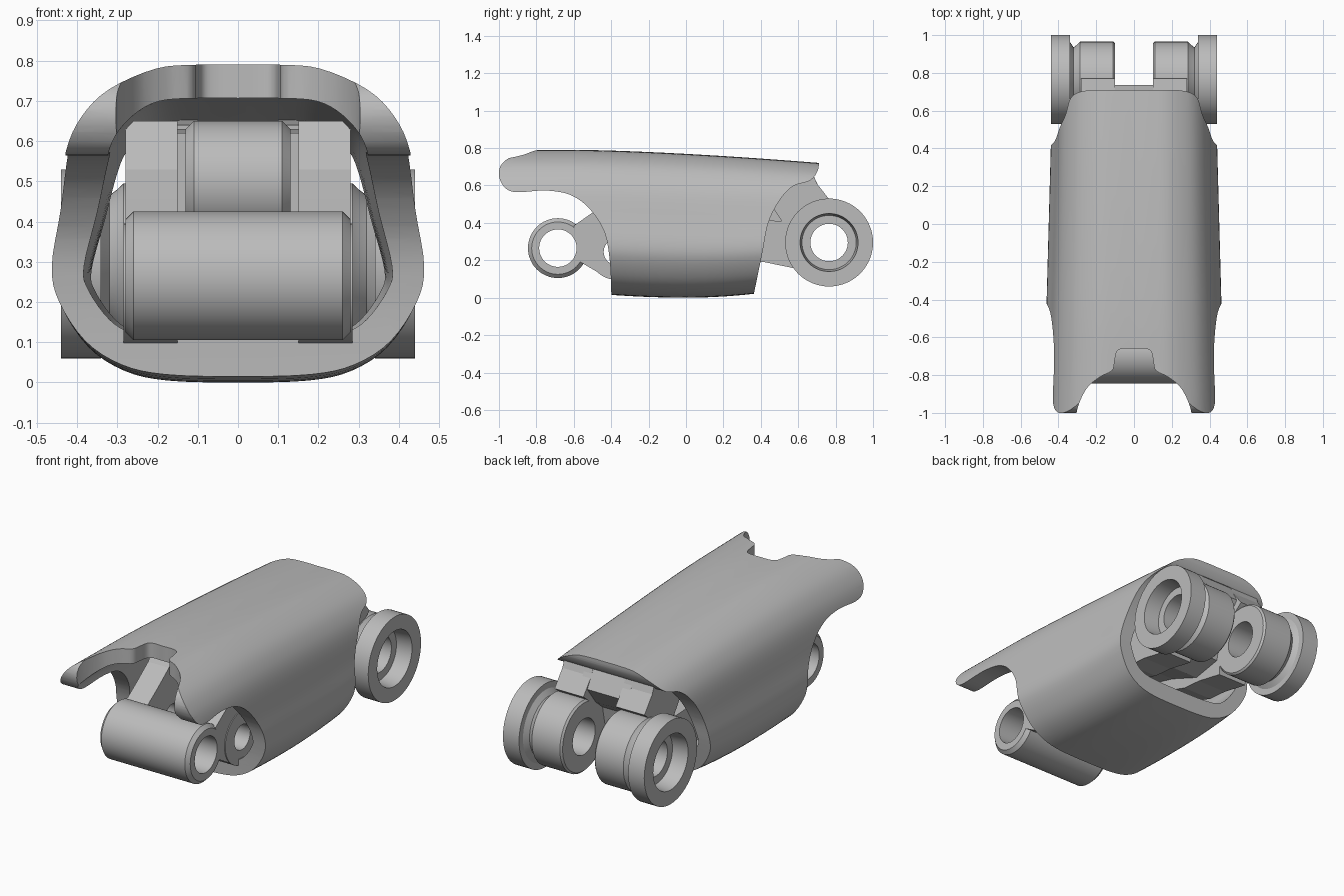
import bpy, bmesh, math
from mathutils import Vector

if "Cube" in bpy.data.objects:
    bpy.data.objects.remove(bpy.data.objects["Cube"])

grey = bpy.data.materials.new("plain grey")
grey.use_nodes = True
grey.diffuse_color = (0.5, 0.5, 0.5, 1)
grey.node_tree.nodes["Principled BSDF"].inputs["Base Color"].default_value = (0.5, 0.5, 0.5, 1)


def make(name, bm):
    bmesh.ops.recalc_face_normals(bm, faces=bm.faces)
    mesh = bpy.data.meshes.new(name)
    bm.to_mesh(mesh)
    bm.free()
    obj = bpy.data.objects.new(name, mesh)
    bpy.context.collection.objects.link(obj)
    mesh.materials.append(grey)
    return obj


def activate(obj):
    bpy.ops.object.select_all(action='DESELECT')
    obj.select_set(True)
    bpy.context.view_layer.objects.active = obj


def smooth(obj):
    activate(obj)
    bpy.ops.object.shade_smooth_by_angle(angle=math.radians(32))


def spline(points, steps, closed=True):
    """Round a list of 2D points with a Catmull-Rom curve."""
    pts, n, out = [Vector(p) for p in points], len(points), []
    pick = (lambda i: pts[i % n]) if closed else (lambda i: pts[max(0, min(n - 1, i))])
    for i in range(n if closed else n - 1):
        a, b, c, d = (pick(i + k) for k in (-1, 0, 1, 2))
        for s in range(steps):
            t = s / steps
            out.append((2 * b + (c - a) * t + (2 * a - 5 * b + 4 * c - d) * t ** 2
                        + (3 * b - a - 3 * c + d) * t ** 3) / 2)
    if not closed:
        out.append(pts[-1])
    return out


def prism(name, outline, low, high, axis='X'):
    """Extrude a (y, z) outline along x, or an (x, y) outline along z."""
    bm = bmesh.new()
    put = (lambda p, h: (h, p[0], p[1])) if axis == 'X' else (lambda p, h: (p[0], p[1], h))
    ends = [[bm.verts.new(put(p, h)) for p in outline] for h in (low, high)]
    for ring in ends:
        bm.faces.new(ring)
    for i in range(len(outline)):
        j = (i + 1) % len(outline)
        bm.faces.new((ends[0][i], ends[0][j], ends[1][j], ends[1][i]))
    return make(name, bm)


def lathe(name, profile, y, z, sides=64):
    """Spin a closed (x, radius) profile around an axis parallel to x."""
    bm = bmesh.new()
    rings = []
    for k in range(sides):
        a = math.tau * k / sides
        rings.append([bm.verts.new((x, y + r * math.cos(a), z + r * math.sin(a))) for x, r in profile])
    for k in range(sides):
        p, q = rings[k], rings[(k + 1) % sides]
        for i in range(len(profile)):
            j = (i + 1) % len(profile)
            bm.faces.new((p[i], p[j], q[j], q[i]))
    obj = make(name, bm)
    smooth(obj)
    return obj


def cut(obj, cutter, operation):
    mod = obj.modifiers.new("cut", 'BOOLEAN')
    mod.object, mod.operation, mod.solver = cutter, operation, 'EXACT'
    activate(obj)
    bpy.ops.object.modifier_apply(modifier=mod.name)
    bpy.data.objects.remove(cutter)


# Shell: hollow rounded section lofted along y
def section(half):
    return spline(half + [(-x, z) for x, z in reversed(half[1:-1])], 4)


outer = section([(0, .79), (.1, .79), (.2, .78), (.31, .728), (.375, .66), (.415, .57), (.44, .42),
                 (.463, .28), (.445, .19), (.38, .09), (.29, .03), (.18, .005), (0, 0)])
inner = section([(0, .705), (.1, .705), (.19, .698), (.25, .665), (.295, .61), (.32, .54), (.348, .42),
                 (.383, .28), (.372, .22), (.32, .145), (.26, .11), (.16, .098), (0, .095)])


def place(p, y):
    x = p.x * (1 - .05 * (y + .42) / .85)
    drop = .07 * (max(0, y + .6) / 1.31) ** 1.5
    lift = .025 * min(1, (y / .4) ** 2)
    t = p.y / .79
    return (x, y, p.y - drop * t + lift * (1 - t) * (1 if y > 0 else .6))


bm = bmesh.new()
stations = [-1.1 + .1 * i for i in range(20)]
loops = [[[bm.verts.new(place(p, y)) for p in sec] for y in stations] for sec in (outer, inner)]
count = len(outer)
for i in range(count):
    j = (i + 1) % count
    for skin in loops:
        for a, b in zip(skin, skin[1:]):
            bm.faces.new((a[i], a[j], b[j], b[i]))
    for end in (0, -1):
        a, b = loops[0][end], loops[1][end]
        bm.faces.new((a[i], a[j], b[j], b[i]))
shell = make("shell", bm)

# Shell side outline: long hood in front, swept opening at the back
front_edge = spline([(-.4, -.1), (-.4, .05), (-.41, .22), (-.44, .36), (-.52, .48), (-.62, .55), (-.75, .573),
                     (-.9, .564), (-.965, .585), (-1, .65), (-.985, .715), (-.92, .76), (-.82, .79),
                     (-.7, .85)], 5, False)
back_edge = spline([(.69, .85), (.71, .73), (.7, .67), (.66, .625), (.57, .595), (.5, .52), (.44, .4),
                    (.41, .25), (.365, .03), (.34, -.1)], 5, False)
cut(shell, prism("side_cutter", front_edge + back_edge, -.7, .7), 'INTERSECT')

# Notch in the front of the hood
notch_half = spline([(.31, -1.1), (.3, -.98), (.25, -.87), (.18, -.81), (.115, -.775), (.102, -.72),
                     (.09, -.675), (.06, -.66), (0, -.66)], 5, False)
notch = [(p.x, p.y) for p in notch_half]
notch += [(-x, y) for x, y in reversed(notch[:-1])]
cut(shell, prism("notch_cutter", notch, .45, 1, 'Z'), 'DIFFERENCE')
smooth(shell)

# Front hinge barrel with chamfered ends
lathe("front_barrel", [(-.28, .14), (-.26, .16), (.26, .16), (.28, .14), (.28, .1), (-.28, .1)], -.685, .265)

# Centre drum between the upright arms
lathe("centre_drum", [(-.13, .13), (-.11, .15), (.11, .15), (.13, .13), (.13, .05), (-.13, .05)], -.15, .5)

for side, sign in (("left", 1), ("right", -1)):
    def span(a, b):
        return sorted((a * sign, b * sign))

    # Front arm rising from the barrel, with a pin lug below
    prism(side + "_front_arm", [(-.6, .385), (-.5, .455), (-.4, .53), (-.31, .65), (.1, .65), (.1, .36),
                                (-.38, .36), (-.5, .26), (-.56, .2)], *span(.15, .28))
    lathe(side + "_pin_lug", [(x * sign, r) for x, r in ((.15, .15), (.285, .15), (.285, .07), (.15, .07))],
          -.37, .245)
    prism(side + "_lug_web", [(-.58, .2), (-.56, .3), (-.46, .33), (-.45, .15), (-.42, .105)], *span(.15, .28))

    # Rear knuckle: hub, tapered neck and wide flange with a stepped bore
    knuckle = [(.1, .19), (.11, .2), (.285, .2), (.3, .185), (.32, .17), (.34, .2), (.34, .235), (.44, .235),
               (.44, .155), (.35, .145), (.35, .1), (.1, .1)]
    lathe(side + "_rear_knuckle", [(x * sign, r) for x, r in knuckle], .765, .295)

    # Rear arm joining the knuckle to the inner body
    prism(side + "_rear_arm", [(.62, .425), (.5, .41), (.3, .42), (0, .5), (0, .3), (.3, .2), (.42, .19),
                               (.59, .155), (.6, .3)], *span(.1, .28))

    # Slanted stop tab under the back of the shell
    prism(side + "_stop_tab", [(.45, .64), (.68, .66), (.7, .61), (.77, .52), (.72, .48), (.62, .41),
                               (.52, .4), (.45, .5)], *span(.1, .28))

# Web tying both halves together inside the shell
prism("inner_web", [(-.1, .62), (.2, .62), (.5, .63), (.68, .65), (.735, .55), (.66, .45), (.6, .4), (.57, .25),
                    (.4, .22), (.2, .3), (-.1, .38)], -.15, .15)
